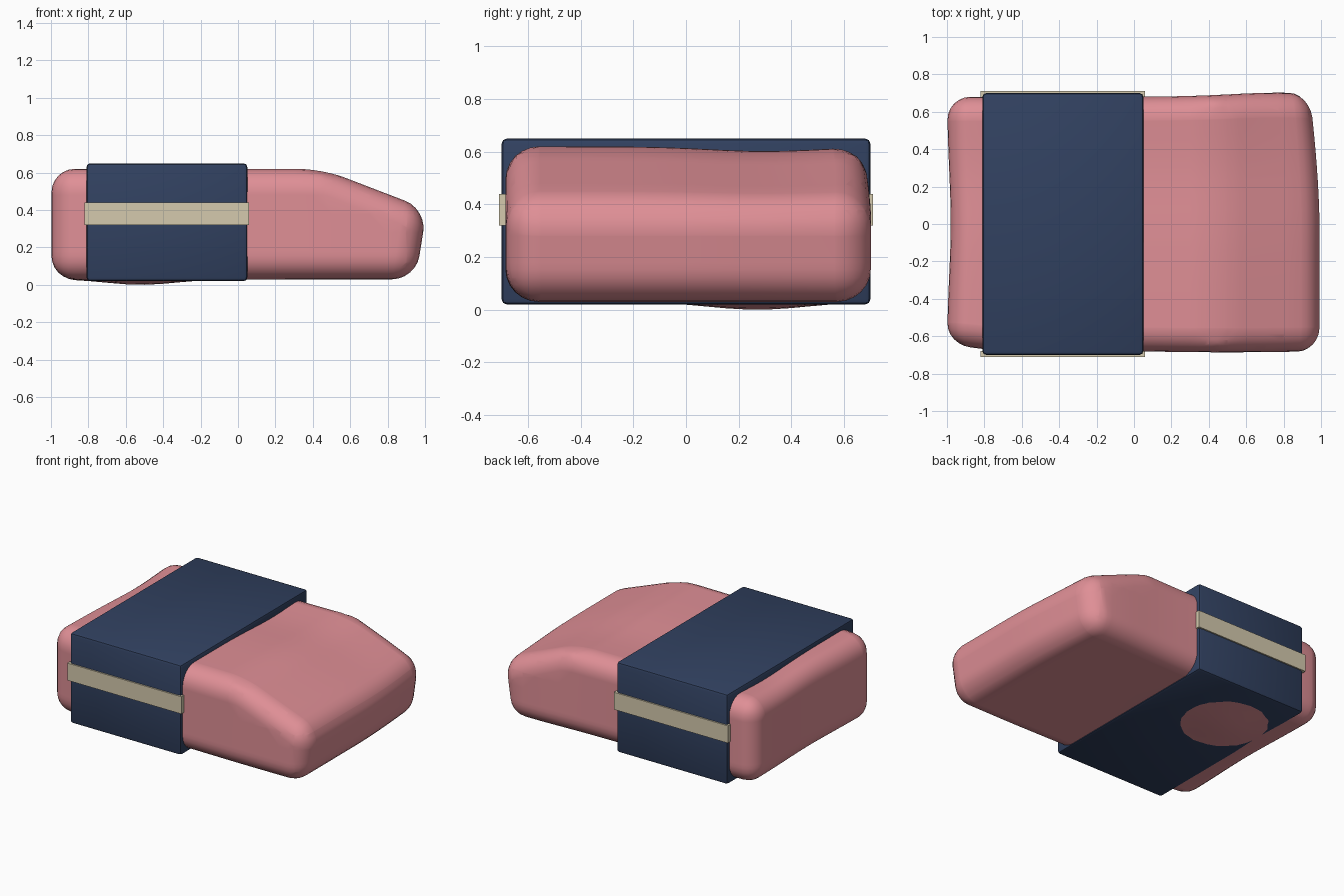
import bpy, bmesh, math
from mathutils import Vector

cube = bpy.data.objects.get("Cube")
if cube:
    bpy.data.objects.remove(cube, do_unlink=True)


def material(name, rgb):
    m = bpy.data.materials.new(name)
    m.use_nodes = True
    m.diffuse_color = (*rgb, 1)
    bsdf = m.node_tree.nodes["Principled BSDF"]
    bsdf.inputs["Base Color"].default_value = (*rgb, 1)
    bsdf.inputs["Roughness"].default_value = 0.7
    return m


pink = material("soft pink", (0.74, 0.275, 0.305))
navy = material("navy blue", (0.031, 0.053, 0.118))
cream = material("cream", (0.66, 0.59, 0.42))


def add_object(name, bm, mat, angle=30):
    mesh = bpy.data.meshes.new(name)
    bmesh.ops.recalc_face_normals(bm, faces=bm.faces)
    bm.to_mesh(mesh)
    bm.free()
    mesh.materials.append(mat)
    ob = bpy.data.objects.new(name, mesh)
    bpy.context.collection.objects.link(ob)
    bpy.ops.object.select_all(action="DESELECT")
    ob.select_set(True)
    bpy.context.view_layer.objects.active = ob
    bpy.ops.object.shade_smooth_by_angle(angle=math.radians(angle))
    return ob


def box(name, low, high, mat, bevel=0):
    low, high = Vector(low), Vector(high)
    bm = bmesh.new()
    bmesh.ops.create_cube(bm, size=1)
    for v in bm.verts:
        v.co = (low + high) / 2 + v.co * (high - low)
    if bevel:
        bmesh.ops.bevel(bm, geom=bm.edges[:], offset=bevel, segments=2,
                        profile=0.5, affect="EDGES")
    return add_object(name, bm, mat)


def bump(d, width):
    return math.exp(-(d / width) ** 2)


def soften(co):
    """Slightly uneven, hand-worn shape of the rubber block."""
    x, y, z = co
    new = co.copy()
    # side walls
    side = 0.022 * bump(x - 0.8, 0.4) if y > 0 else 0.006 * bump(x - 0.5, 0.4)
    if y < 0:
        side -= 0.03 * bump(x + 1, 0.2)
    new.y += side * y / 0.68
    # worn ends
    if x > 0.45:
        new.x -= (x - 0.45) / 0.55 * 0.05 * max(0, y / 0.65) ** 1.6
    else:
        new.x += 0.02 * bump(y, 0.4) * max(0, -x) ** 4
    # sagging top and bulging underside
    if z > 0.3:
        new.z -= (z - 0.3) / 0.32 * 0.018 * bump(y - 0.3, 0.3)
    else:
        dent = bump(math.hypot(x + 0.52, y - 0.27), 0.267)
        new.z -= (0.3 - z) / 0.27 * 0.03 * dent
    return new


# Rubber block: side profile pulled across the width, then rounded
profile = [(-1, 0.03), (0.95, 0.03), (1.01, 0.405), (0.45, 0.62), (-1, 0.62)]
bm = bmesh.new()
face = bm.faces.new([bm.verts.new((x, -0.68, z)) for x, z in profile])
pulled = bmesh.ops.extrude_face_region(bm, geom=[face])["geom"]
bmesh.ops.translate(bm, vec=(0, 1.36, 0),
                    verts=[g for g in pulled if isinstance(g, bmesh.types.BMVert)])
bmesh.ops.recalc_face_normals(bm, faces=bm.faces)
bmesh.ops.bevel(bm, geom=bm.edges[:], offset=0.125, segments=6, profile=0.5,
                affect="EDGES", clamp_overlap=True)
for axis, half in ((0, 0.9), (1, 0.55), (2, 0.15)):
    normal = Vector((axis == 0, axis == 1, axis == 2))
    steps = (18, 14, 3)[axis]
    for i in range(steps + 1):
        at = normal * (half * (2 * i / steps - 1) + (0.33 if axis == 2 else 0))
        bmesh.ops.bisect_plane(bm, geom=bm.verts[:] + bm.edges[:] + bm.faces[:],
                               plane_co=at, plane_no=normal, dist=0.0001)
for v in bm.verts:
    v.co = soften(v.co)
add_object("rubber_block", bm, pink, 60)

# Card sleeve and its side bands
box("sleeve", (-0.81, -0.7, 0.02), (0.05, 0.7, 0.65), navy, 0.02)
for name, s in (("front_band", -1), ("back_band", 1)):
    box(name, (-0.82, s * 0.695 - 0.015, 0.32), (0.06, s * 0.695 + 0.015, 0.44), cream)
